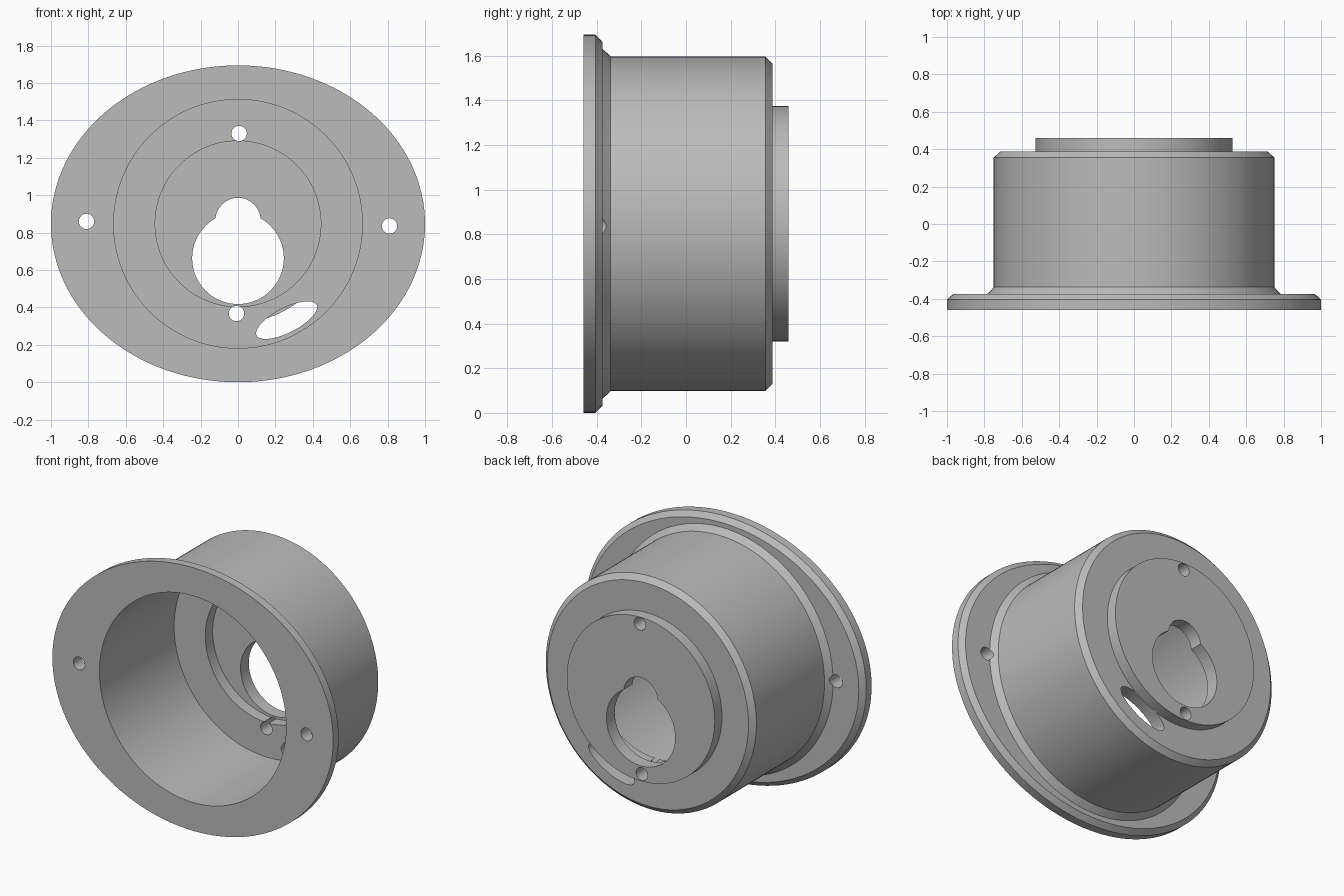
import bpy, bmesh, math
from mathutils import Matrix

cube = bpy.data.objects.get("Cube")
if cube:
    bpy.data.objects.remove(cube, do_unlink=True)

CENTRE = 0.847   # height of the housing axis
SIDES = 128

grey = bpy.data.materials.new("machined grey")
grey.use_nodes = True
colour = (0.5, 0.5, 0.5, 1)
grey.diffuse_color = colour
grey.node_tree.nodes["Principled BSDF"].inputs["Base Color"].default_value = colour


def lathe(name, rings, sides=SIDES):
    """Skin (y, x radius, z radius) rings along the y axis, capped at both ends."""
    bm = bmesh.new()
    loops = []
    for y, rx, rz in rings:
        angles = [math.tau * i / sides for i in range(sides)]
        loops.append([bm.verts.new((rx * math.cos(a), y, rz * math.sin(a))) for a in angles])
    for a, b in zip(loops, loops[1:]):
        for i in range(sides):
            j = (i + 1) % sides
            bm.faces.new((a[i], a[j], b[j], b[i]))
    bm.faces.new(loops[0])
    bm.faces.new(loops[-1])
    bmesh.ops.recalc_face_normals(bm, faces=bm.faces)
    mesh = bpy.data.meshes.new(name)
    bm.to_mesh(mesh)
    bm.free()
    mesh.materials.append(grey)
    obj = bpy.data.objects.new(name, mesh)
    bpy.context.collection.objects.link(obj)
    return obj


def activate(obj):
    bpy.ops.object.select_all(action="DESELECT")
    obj.select_set(True)
    bpy.context.view_layer.objects.active = obj


def cut(target, x, z, rx, rz, tilt=0, back=0.6, front=-0.6, sides=48):
    """Drill an elliptical hole along y."""
    cutter = lathe("hole_cutter", [(front, rx, rz), (back, rx, rz)], sides)
    cutter.data.transform(Matrix.Translation((x, 0, z)) @ Matrix.Rotation(-tilt, 4, "Y"))
    cutter.hide_render = True
    mod = target.modifiers.new("hole", "BOOLEAN")
    mod.operation = "DIFFERENCE"
    mod.solver = "EXACT"
    mod.object = cutter
    activate(target)
    bpy.ops.object.modifier_apply(modifier=mod.name)
    bpy.data.objects.remove(cutter, do_unlink=True)


def rounds(*pairs):
    return [(y, r, r) for y, r in pairs]


# Outer shell from recess floor, through the bore, around the oval flange to the rear boss
profile = rounds((0.375, 0.443), (0.30, 0.443), (0.30, 0.665), (-0.46, 0.665))
profile += [(-0.46, 1.0, CENTRE), (-0.405, 1.0, CENTRE), (-0.375, 0.968, CENTRE - 0.032)]
profile += rounds((-0.375, 0.785), (-0.338, 0.75), (0.355, 0.75), (0.387, 0.716),
                  (0.387, 0.527), (0.46, 0.527))
housing = lathe("flanged_housing", profile)
housing.data.transform(Matrix.Translation((0, 0, CENTRE)))

# Flange screw holes
cut(housing, -0.81, 0.86, 0.041, 0.041)
cut(housing, 0.81, 0.836, 0.041, 0.041)

# Boss screw holes
cut(housing, 0.006, 1.33, 0.041, 0.041)
cut(housing, -0.008, 0.367, 0.041, 0.041)

# Keyhole opening
cut(housing, 0, 0.663, 0.245, 0.245, sides=96)
cut(housing, 0, 0.865, 0.121, 0.121, sides=64)

# Slanted oval slot beside the boss
cut(housing, 0.26, 0.332, 0.18, 0.066, tilt=math.radians(27), front=0.1, back=0.388, sides=64)

activate(housing)
bpy.ops.object.shade_smooth_by_angle(angle=math.radians(30))
